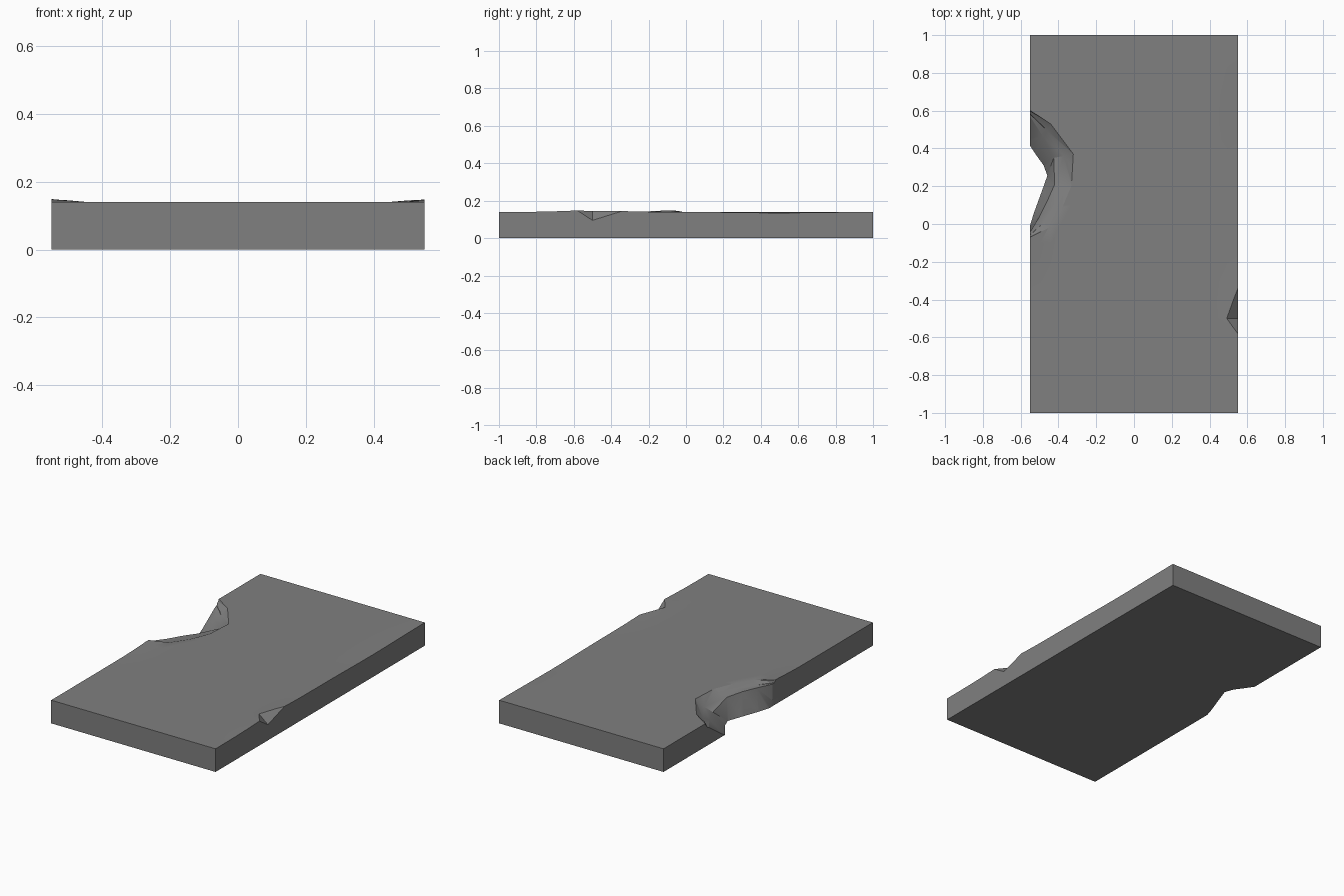
import bpy, bmesh, math
from mathutils import Vector

if "Cube" in bpy.data.objects:
    bpy.data.objects.remove(bpy.data.objects["Cube"])

stone = bpy.data.materials.new("stone_grey")
stone.diffuse_color = (0.215, 0.215, 0.215, 1)
stone.use_nodes = True
stone.node_tree.nodes["Principled BSDF"].inputs["Base Color"].default_value = stone.diffuse_color


def make_object(name, bm):
    bmesh.ops.recalc_face_normals(bm, faces=bm.faces)
    me = bpy.data.meshes.new(name)
    bm.to_mesh(me)
    bm.free()
    me.materials.append(stone)
    ob = bpy.data.objects.new(name, me)
    bpy.context.collection.objects.link(ob)
    return ob


def bump(y, centre, width):
    return math.exp(-((y - centre) / width) ** 2)


def height(x, y):
    # nearly flat top, gently wavy along the two long edges
    edge = max(0.0, (abs(x) - 0.44) / 0.11)
    if x < 0:
        return 0.14 + edge * 0.011 * bump(y, 0.0, 0.18)
    return 0.14 + edge * (0.009 * bump(y, -0.5, 0.2) - 0.005 * bump(y, 0.5, 0.3))


# slab
bm = bmesh.new()
bmesh.ops.create_cube(bm, size=1)
bmesh.ops.subdivide_edges(bm, edges=bm.edges[:], cuts=19, use_grid_fill=True)
for v in bm.verts:
    x, y, t = v.co.x * 1.1, v.co.y * 2, v.co.z + 0.5
    v.co = (x, y, t * height(x, y))
slab = make_object("stone_slab", bm)

# large bite on the left edge: lofted through rim, ledge and foot outlines
rim = [(-.57, -.08, .145), (-.45, -.02, .141), (-.38, .08, .141), (-.33, .2, .141),
       (-.32, .37, .141), (-.44, .53, .141), (-.57, .615, .141)]
ledge = [(-.57, -.075, .135), (-.5, .04, .128), (-.46, .12, .125), (-.42, .21, .115),
         (-.425, .35, .08), (-.48, .46, .09), (-.57, .60, .11)]
foot = [(-.57, -.07, -.002), (-.53, .06, -.002), (-.49, .17, -.002), (-.46, .255, -.002),
        (-.48, .31, -.002), (-.52, .365, -.002), (-.57, .44, -.002)]
mid = [tuple(a * .5 + b * .5 - (0.008 if i == 2 and 0 < k < 6 else 0)
             for i, (a, b) in enumerate(zip(p, q)))
       for k, (p, q) in enumerate(zip(rim, ledge))]
layers = [[(x, y, .25) for x, y, z in rim], rim, mid, ledge, foot,
          [(x, y, -.1) for x, y, z in foot]]
bm = bmesh.new()
rings = []
for pts in layers:
    a, b = pts[0], pts[-1]
    full = pts + [(-.75, b[1], b[2]), (-.75, a[1], a[2])]
    rings.append([bm.verts.new(p) for p in full])
for r, s in zip(rings, rings[1:]):
    for i in range(len(r)):
        j = (i + 1) % len(r)
        bm.faces.new((r[i], r[j], s[j], s[i]))
bm.faces.new(rings[0])
bm.faces.new(rings[-1])
bmesh.ops.triangulate(bm, faces=bm.faces[:])
bite = make_object("bite_cutter", bm)

# small chip on the right edge: a wedge
a, c = Vector((.49, -.5, .145)), Vector((.55, -.5, .095))
d = c - a
bm = bmesh.new()
for p in (a, a + (Vector((.55, -.58, .147)) - a) * 1.6,
          a + (Vector((.55, -.34, .145)) - a) * 1.6):
    for k in (-.8, 1.8):
        bm.verts.new(p + d * k)
bmesh.ops.convex_hull(bm, input=bm.verts[:])
chip = make_object("chip_cutter", bm)

# carve both and remove the cutters
bpy.context.view_layer.objects.active = slab
slab.select_set(True)
for cutter in (bite, chip):
    m = slab.modifiers.new("carve", 'BOOLEAN')
    m.operation, m.solver, m.object = 'DIFFERENCE', 'EXACT', cutter
    bpy.ops.object.modifier_apply(modifier=m.name)
    bpy.data.objects.remove(cutter)
bpy.ops.object.shade_smooth_by_angle(angle=math.radians(25))
